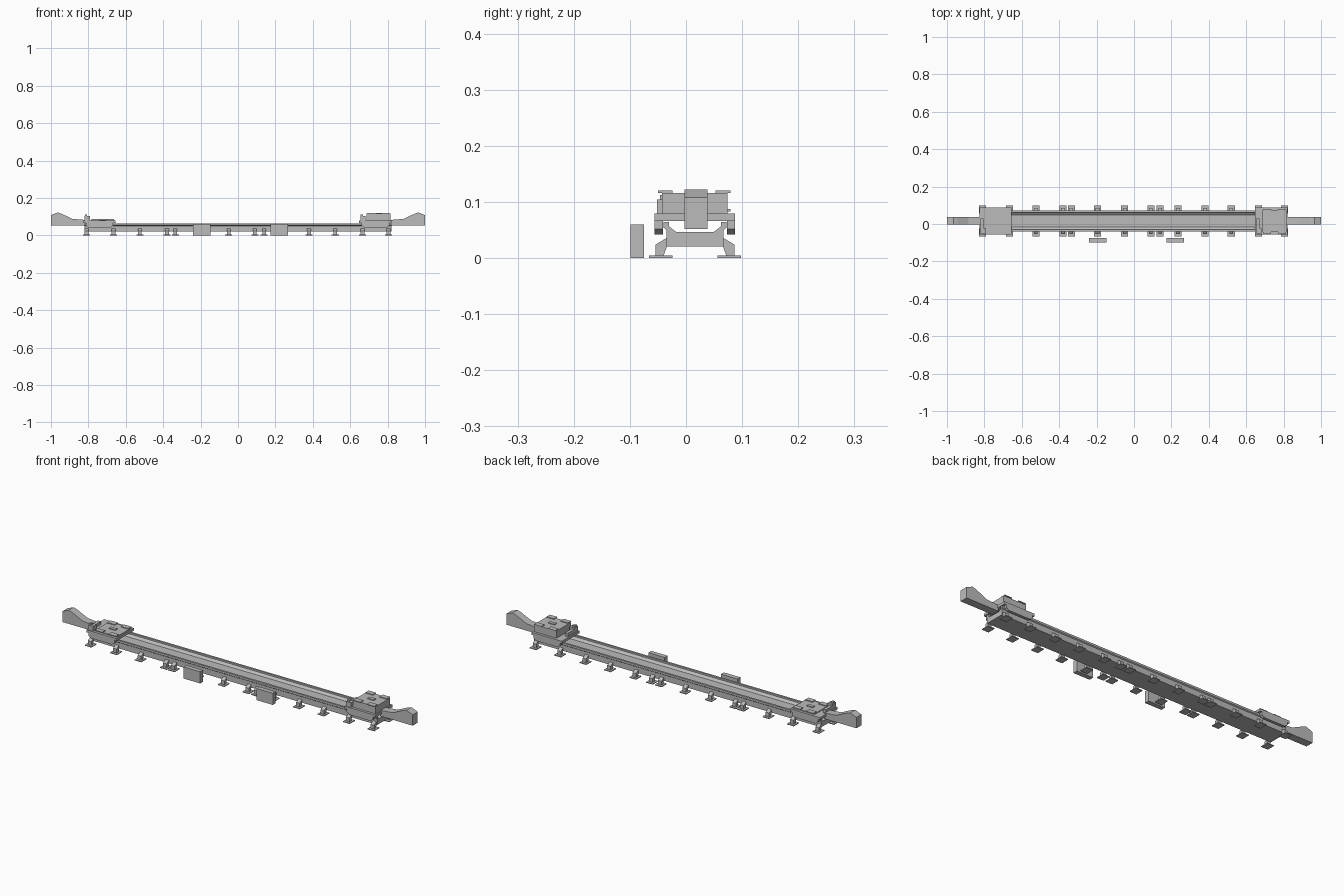
import bpy, bmesh
from math import radians
from mathutils import Matrix

old = bpy.data.objects.get("Cube")
if old:
    bpy.data.objects.remove(old, do_unlink=True)

grey = bpy.data.materials.new("machine_grey")
grey.use_nodes = True
COL = (0.5, 0.5, 0.5, 1)
grey.diffuse_color = COL
grey.node_tree.nodes["Principled BSDF"].inputs["Base Color"].default_value = COL

CY = 0.016  # centre line of the rail in y


def finish(name, bm):
    bmesh.ops.recalc_face_normals(bm, faces=bm.faces)
    me = bpy.data.meshes.new(name)
    bm.to_mesh(me)
    bm.free()
    me.materials.append(grey)
    ob = bpy.data.objects.new(name, me)
    bpy.context.collection.objects.link(ob)
    return ob


def add_box(bm, x, y, z, turn=0):
    """Box from (min, max) ranges, turned about its own vertical axis."""
    mid = [(a + b) / 2 for a, b in (x, y, z)]
    size = [b - a for a, b in (x, y, z)]
    m = Matrix.Translation(mid) @ Matrix.Rotation(radians(turn), 4, 'Z') @ Matrix.Diagonal((*size, 1))
    bmesh.ops.create_cube(bm, size=1, matrix=m)


def box(name, x, y, z):
    bm = bmesh.new()
    add_box(bm, x, y, z)
    return finish(name, bm)


def add_prism(bm, pts, lo, hi, axis):
    """Profile swept along x (points are y, z) or along y (points are x, z)."""
    def place(p, t):
        return (t, p[0], p[1]) if axis == 'X' else (p[0], t, p[1])
    a = [bm.verts.new(place(p, lo)) for p in pts]
    b = [bm.verts.new(place(p, hi)) for p in pts]
    bm.faces.new(a)
    bm.faces.new(b[::-1])
    n = len(pts)
    for i in range(n):
        j = (i + 1) % n
        bm.faces.new((a[i], a[j], b[j], b[i]))


def prism(name, pts, lo, hi, axis):
    bm = bmesh.new()
    add_prism(bm, pts, lo, hi, axis)
    return finish(name, bm)


def mirrored(half):
    """Full section about the centre line from its +y half."""
    return [(CY + y, z) for y, z in half] + [(CY - y, z) for y, z in reversed(half)]


# Long trough-shaped rail with lipped edges
prism("rail", mirrored([(0.051, 0.02), (0.051, 0.050), (0.056, 0.054), (0.056, 0.064),
                        (0.046, 0.064), (0.046, 0.056), (0.033, 0.046)]), -0.82, 0.82, 'X')

# Outrigger legs with flat feet
LEG_X = (-0.81, -0.665, -0.525, -0.38, -0.335, -0.195, -0.05,
         0.09, 0.14, 0.235, 0.38, 0.52, 0.665, 0.805)
for i, x in enumerate(LEG_X):
    bm = bmesh.new()
    for s in (-1, 1):
        leg = [(0.050, 0.036), (0.070, 0.024), (0.070, 0.004), (0.056, 0.004), (0.050, 0.020)]
        add_prism(bm, [(CY + s * y, z) for y, z in leg], x - 0.010, x + 0.010, 'X')
        add_box(bm, (x - 0.019, x + 0.019), sorted((CY + s * 0.040, CY + s * 0.082)), (0, 0.004))
    finish(f"leg_pair_{i + 1}", bm)

# Control cabinets standing in front of the rail
for side, x in (("right", -0.194), ("left", 0.221)):
    box(f"{side}_cabinet", (x - 0.047, x + 0.047), (-0.099, -0.075), (0, 0.06))

# Sloping cable guides at both ends
guide = [(0.815, 0.052), (1.0, 0.052), (1.0, 0.108), (0.965, 0.122),
         (0.945, 0.116), (0.885, 0.088), (0.815, 0.082)]
for side, s in (("left", 1), ("right", -1)):
    prism(f"{side}_end_guide", [(s * x, z) for x, z in guide], CY - 0.019, CY + 0.022, 'Y')


def carriage(side, x0, x1, top):
    """Saddle riding over the rail, with a lifting table whose top is at the given height."""
    box(f"{side}_saddle", (x0, x1), (-0.056, 0.087), (0.066, 0.079))
    # side skirts with chamfered lower corners
    bm = bmesh.new()
    skirt = [(x0 + 0.012, 0.068), (x0 + 0.012, 0.052), (x0 + 0.026, 0.042),
             (x1 - 0.026, 0.042), (x1 - 0.012, 0.052), (x1 - 0.012, 0.068)]
    add_prism(bm, skirt, -0.056, -0.041, 'Y')
    add_prism(bm, skirt, 0.073, 0.087, 'Y')
    finish(f"{side}_skirts", bm)
    # lifting table and its grip pads
    tx0, tx1 = x0 + 0.040, x1 - 0.006
    box(f"{side}_table", (tx0, tx1), (-0.043, 0.074), (0.078, top))
    bm = bmesh.new()
    for px in (tx0 + 0.024, tx1 - 0.024):
        for py in (-0.037, 0.066):
            add_box(bm, (px - 0.021, px + 0.021), (py - 0.013, py + 0.013), (top, top + 0.004))
    mx = (tx0 + tx1) / 2
    add_box(bm, (mx - 0.018, mx + 0.018), (CY - 0.009, CY + 0.009), (top, top + 0.004))
    finish(f"{side}_grip_pads", bm)
    # drive unit on the outer corner of the saddle
    bm = bmesh.new()
    add_box(bm, (x0 + 0.006, x0 + 0.034), (-0.052, -0.022), (0.079, 0.104))
    add_box(bm, (x0 + 0.006, x0 + 0.022), (-0.022, 0.030), (0.079, 0.096))
    add_box(bm, (x0 + 0.008, x0 + 0.020), (-0.046, -0.030), (0.104, 0.112))
    finish(f"{side}_drive_unit", bm)


carriage("right", -0.826, -0.655, 0.083)
carriage("left", 0.648, 0.822, 0.116)
